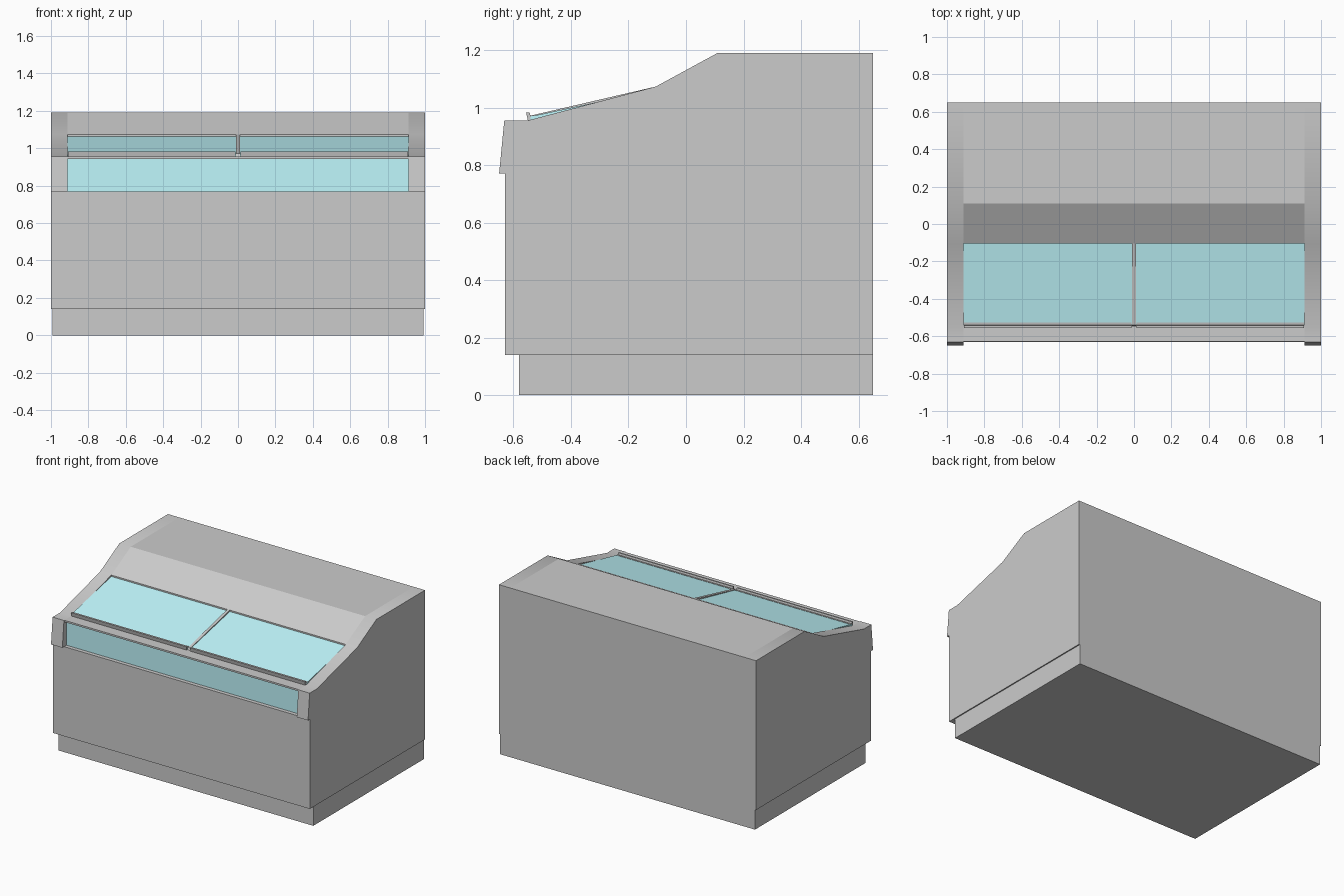
import bpy, bmesh, math

if "Cube" in bpy.data.objects:
    bpy.data.objects.remove(bpy.data.objects["Cube"])

glass = bpy.data.materials.new("cyan_glass")
glass.diffuse_color = (0.53, 0.94, 0.99, 1)
glass.use_nodes = True
glass.node_tree.nodes["Principled BSDF"].inputs["Base Color"].default_value = glass.diffuse_color


def extrude_profile(name, profile, x0, x1, mat=None, smooth=False, mirror=False):
    """Extrude a (y, z) outline along x, optionally mirrored across x = 0."""
    bm = bmesh.new()
    face = bm.faces.new([bm.verts.new((x0, y, z)) for y, z in profile])
    ext = bmesh.ops.extrude_face_region(bm, geom=[face])
    new = [g for g in ext["geom"] if isinstance(g, bmesh.types.BMVert)]
    bmesh.ops.translate(bm, verts=new, vec=(x1 - x0, 0, 0))
    bmesh.ops.recalc_face_normals(bm, faces=bm.faces)
    mesh = bpy.data.meshes.new(name)
    bm.to_mesh(mesh)
    bm.free()
    if smooth:
        mesh.shade_smooth()
        mesh.set_sharp_from_angle(angle=math.radians(35))
    if mat:
        mesh.materials.append(mat)
    obj = bpy.data.objects.new(name, mesh)
    bpy.context.collection.objects.link(obj)
    if mirror:
        obj.modifiers.new("mirror", 'MIRROR').use_mirror_merge = False
    return obj


def rect(y0, y1, z0, z1):
    return [(y0, z0), (y1, z0), (y1, z1), (y0, z1)]


# recessed plinth
extrude_profile("plinth", rect(-0.58, 0.65, 0, 0.14), -0.992, 0.992)

# end panels with the full stepped outline
end = [(-0.63, 0.14), (-0.63, 0.77), (-0.65, 0.77), (-0.632, 0.955),
       (-0.55, 0.955), (-0.105, 1.073), (0.11, 1.19), (0.65, 1.19), (0.65, 0.14)]
extrude_profile("end_panel", end, 0.912, 1.0, smooth=True, mirror=True)

# cabinet between the end panels, with window recess, front rail and lid bed
body = [(-0.63, 0.14), (-0.63, 0.77), (-0.59, 0.77), (-0.59, 0.943),
        (-0.628, 0.943), (-0.628, 0.955), (-0.55, 0.955), (-0.105, 1.05),
        (-0.105, 1.073), (0.11, 1.19), (0.65, 1.19), (0.65, 0.14)]
extrude_profile("cabinet", body, -0.912, 0.912)

# front viewing window
extrude_profile("front_window", rect(-0.603, -0.59, 0.77, 0.943), -0.912, 0.912, glass)

# two sloping glass lids with upturned front handles
lid = [(-0.54, 0.957), (-0.105, 1.05), (-0.105, 1.063), (-0.54, 0.969)]
extrude_profile("glass_lid", lid, 0.01, 0.912, glass, mirror=True)
handle = [(-0.55, 0.955), (-0.527, 0.959), (-0.527, 0.974), (-0.541, 0.971),
          (-0.544, 0.983), (-0.556, 0.982)]
extrude_profile("lid_handle", handle, 0.014, 0.91, mirror=True)

# centre divider between the lids
divider = [(-0.545, 0.956), (-0.105, 1.05), (-0.105, 1.073), (-0.54, 0.972)]
extrude_profile("lid_divider", divider, -0.01, 0.01)
